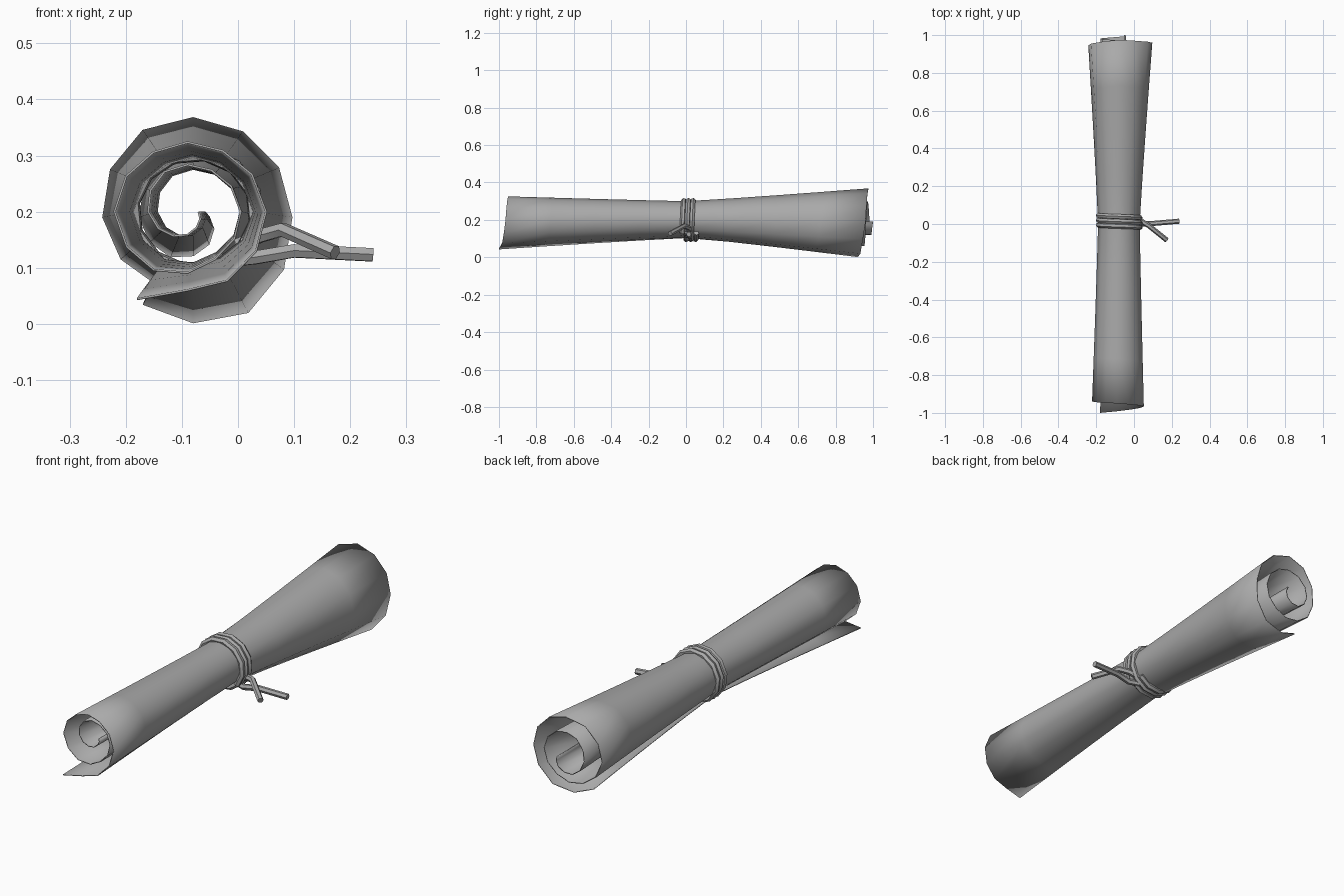
import bpy
from math import sin, cos, radians
from mathutils import Vector

cube = bpy.data.objects.get("Cube")
if cube:
    bpy.data.objects.remove(cube)

grey = bpy.data.materials.new("plain grey")
grey.use_nodes = True
COLOUR = (0.4, 0.4, 0.4, 1)
grey.diffuse_color = COLOUR
grey.node_tree.nodes["Principled BSDF"].inputs["Base Color"].default_value = COLOUR


def lerp(a, b, t):
    return a + (b - a) * t


def sample(keys, values, x):
    """Piecewise linear lookup."""
    for i in range(len(keys) - 1):
        if x <= keys[i + 1]:
            return lerp(values[i], values[i + 1], (x - keys[i]) / (keys[i + 1] - keys[i]))
    return values[-1]


def smooth(obj, angle):
    bpy.ops.object.select_all(action="DESELECT")
    obj.select_set(True)
    bpy.context.view_layer.objects.active = obj
    bpy.ops.object.shade_smooth_by_angle(angle=radians(angle))


# Spiral radius of the paper at key angles, from loose edge to core
ANGLES = [-120, -90, -60] + list(range(0, 721, 60))
FRONT = [.18, .14, .142, .14, .125, .122, .13, .12, .098, .095, .085, .082, .07, .05, .033, .02]
MIDDLE = [.11, .092, .095, .108, .098, .098, .108, .1, .085, .085, .078, .075, .065, .05, .033, .02]
BACK = [.178, .187, .195, .175, .175, .178, .16, .135, .12, .12, .11, .105, .095, .08, .055, .028]
SECTIONS = [(FRONT, -.09, .2), (MIDDLE, -.08, .2), (BACK, -.08, .19)]

# The two cut edges of the sheet slant along the roll
EDGE_ANGLES = [-120, 0, 90, 180, 720]
FRONT_EDGE = [-1, -.965, -.95, -.94, -.9]
BACK_EDGE = [.905, .96, .975, .945, 1]


def spiral_point(section, angle):
    radii, cx, cz = section
    r = sample(ANGLES, radii, angle)
    a = radians(angle)
    return Vector((cx + r * cos(a), 0, cz + r * sin(a)))


# Rolled paper sheet, pinched in the middle
verts, faces = [], []
ROWS = 8
steps = range(-120, 721, 30)
for angle in steps:
    ends = [spiral_point(s, angle) for s in SECTIONS]
    y0 = sample(EDGE_ANGLES, FRONT_EDGE, angle)
    y1 = sample(EDGE_ANGLES, BACK_EDGE, angle)
    for row in range(ROWS + 1):
        t = row / ROWS * 2 - 1
        outer, y_end = (ends[0], y0) if t < 0 else (ends[2], y1)
        p = ends[1].lerp(outer, abs(t) ** 1.1)
        verts.append((p.x, y_end * abs(t), p.z))
for i in range(len(steps) - 1):
    for row in range(ROWS):
        a = i * (ROWS + 1) + row
        faces.append((a, a + ROWS + 1, a + ROWS + 2, a + 1))
mesh = bpy.data.meshes.new("rolled_paper")
mesh.from_pydata(verts, [], faces)
mesh.materials.append(grey)
paper = bpy.data.objects.new("rolled_paper", mesh)
bpy.context.collection.objects.link(paper)
smooth(paper, 40)
thickness = paper.modifiers.new("thickness", "SOLIDIFY")
thickness.thickness = .004
thickness.offset = 0


# Twine: hexagonal tube swept along a path
def tube(name, points, radius):
    curve = bpy.data.curves.new(name, "CURVE")
    curve.dimensions = "3D"
    curve.bevel_depth = radius
    curve.bevel_resolution = 1
    curve.use_fill_caps = True
    spline = curve.splines.new("POLY")
    spline.points.add(len(points) - 1)
    for point, co in zip(spline.points, points):
        point.co = (*co, 1)
    curve.materials.append(grey)
    obj = bpy.data.objects.new(name, curve)
    bpy.context.collection.objects.link(obj)
    bpy.ops.object.select_all(action="DESELECT")
    obj.select_set(True)
    bpy.context.view_layer.objects.active = obj
    bpy.ops.object.convert(target="MESH")
    smooth(bpy.context.object, 40)


# Three coils round the pinched middle
coil = []
for angle in range(-40, 1041, 30):
    a = radians(angle)
    y = lerp(-.02, .055, (angle + 40) / 1080)
    coil.append((-.078 + .112 * cos(a), y, .199 + .106 * sin(a)))
tube("twine_coils", coil, .014)

# Two loose twine ends
tube("twine_end_long", [(-.03, .03, .112), (.03, .0, .118), (.1, .003, .13), (.24, .015, .123)], .0135)
tube("twine_end_short", [(-.0, .03, .14), (.04, .015, .157), (.08, -.01, .168), (.173, -.085, .127)], .0135)
